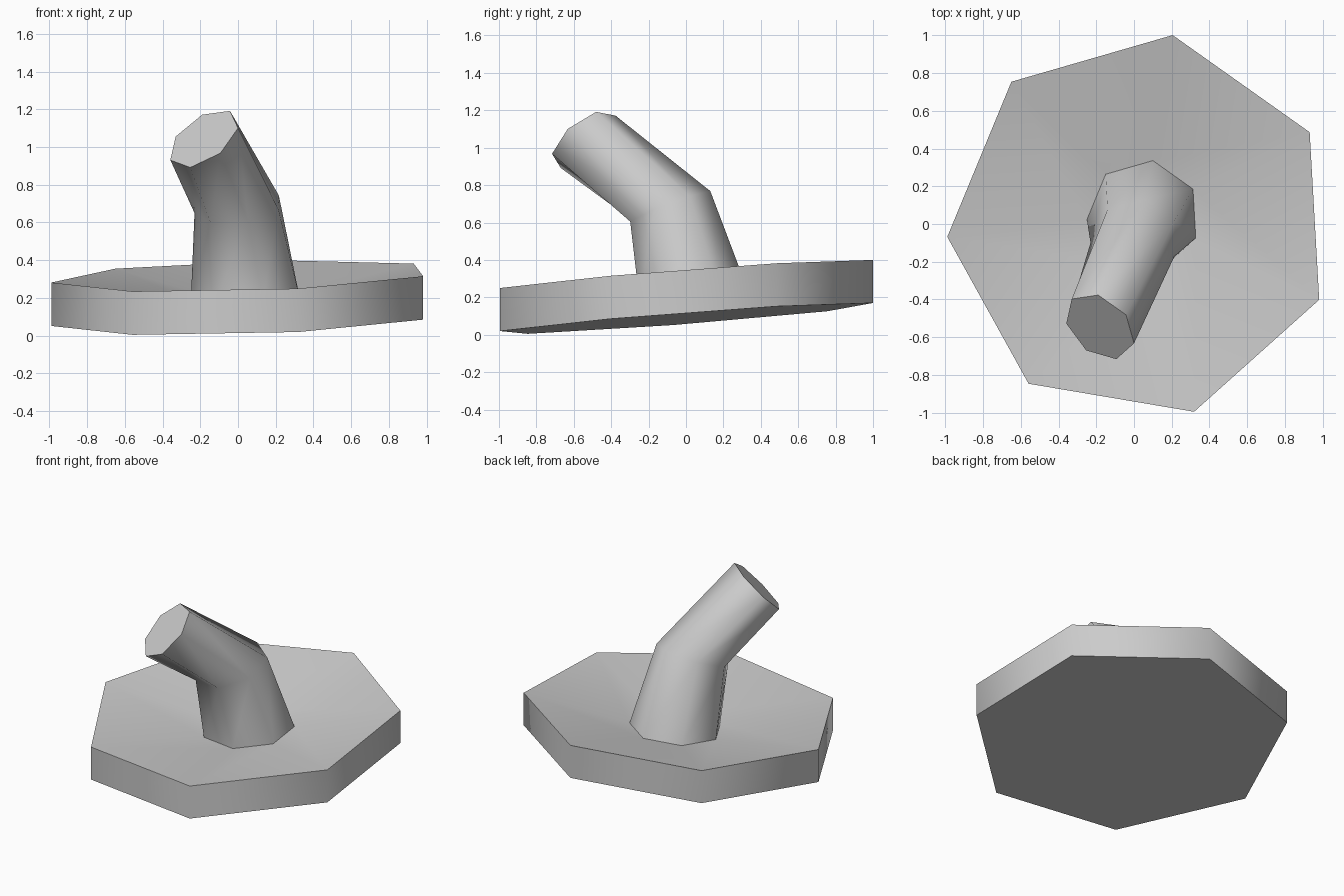
import bpy, bmesh, math
from mathutils import Vector

cube = bpy.data.objects.get("Cube")
if cube:
    bpy.data.objects.remove(cube, do_unlink=True)

SIDES = 7
PHASE = math.radians(80.4)

grey = bpy.data.materials.new("plain grey")
grey.use_nodes = True
colour = (0.6, 0.6, 0.6, 1)
grey.diffuse_color = colour
grey.node_tree.nodes["Principled BSDF"].inputs["Base Color"].default_value = colour


def ring(centre, u, v):
    """Seven-sided ring around a centre, spanned by two radius vectors."""
    angles = [PHASE + math.tau * i / SIDES for i in range(SIDES)]
    return [Vector(centre) + Vector(u) * math.cos(a) + Vector(v) * math.sin(a)
            for a in angles]


def tilted_ring(centre, radius):
    """Ring lying parallel to the sloping underside."""
    return ring(centre, (radius, 0, 0.03 * radius), (0, radius, 0.077 * radius))


def loft(name, rings, cap_start=False, cap_end=False):
    bm = bmesh.new()
    loops = [[bm.verts.new(p) for p in r] for r in rings]
    for low, high in zip(loops, loops[1:]):
        for i in range(SIDES):
            j = (i + 1) % SIDES
            bm.faces.new((low[i], low[j], high[j], high[i]))
    if cap_start:
        bm.faces.new(loops[0][::-1])
    if cap_end:
        bm.faces.new(loops[-1])
    mesh = bpy.data.meshes.new(name)
    bm.to_mesh(mesh)
    bm.free()
    mesh.materials.append(grey)
    obj = bpy.data.objects.new(name, mesh)
    bpy.context.collection.objects.link(obj)
    bpy.ops.object.select_all(action="DESELECT")
    obj.select_set(True)
    bpy.context.view_layer.objects.active = obj
    bpy.ops.object.shade_smooth_by_angle(angle=math.radians(60))
    return obj


# Rings from the underside to the tip
underside = tilted_ring((0.034, -0.01, 0.087), 1.025)
rim = tilted_ring((0.034, -0.01, 0.317), 1.025)
stem_foot = tilted_ring((0.05, 0.04, 0.2), 0.3)
stem_bend = ring((0.004, -0.087, 0.68), (0.234, 0, 0.025), (0.016, 0.22, 0.085))
stem_tip = ring((-0.181, -0.543, 1.044), (0.18, -0.025, 0.107), (-0.039, 0.173, 0.111))

# Sloping slab with a dished top
loft("base_slab", [underside, rim, stem_foot], cap_start=True)

# Bent stem rising from the dish
loft("bent_stem", [stem_foot, stem_bend, stem_tip], cap_end=True)
